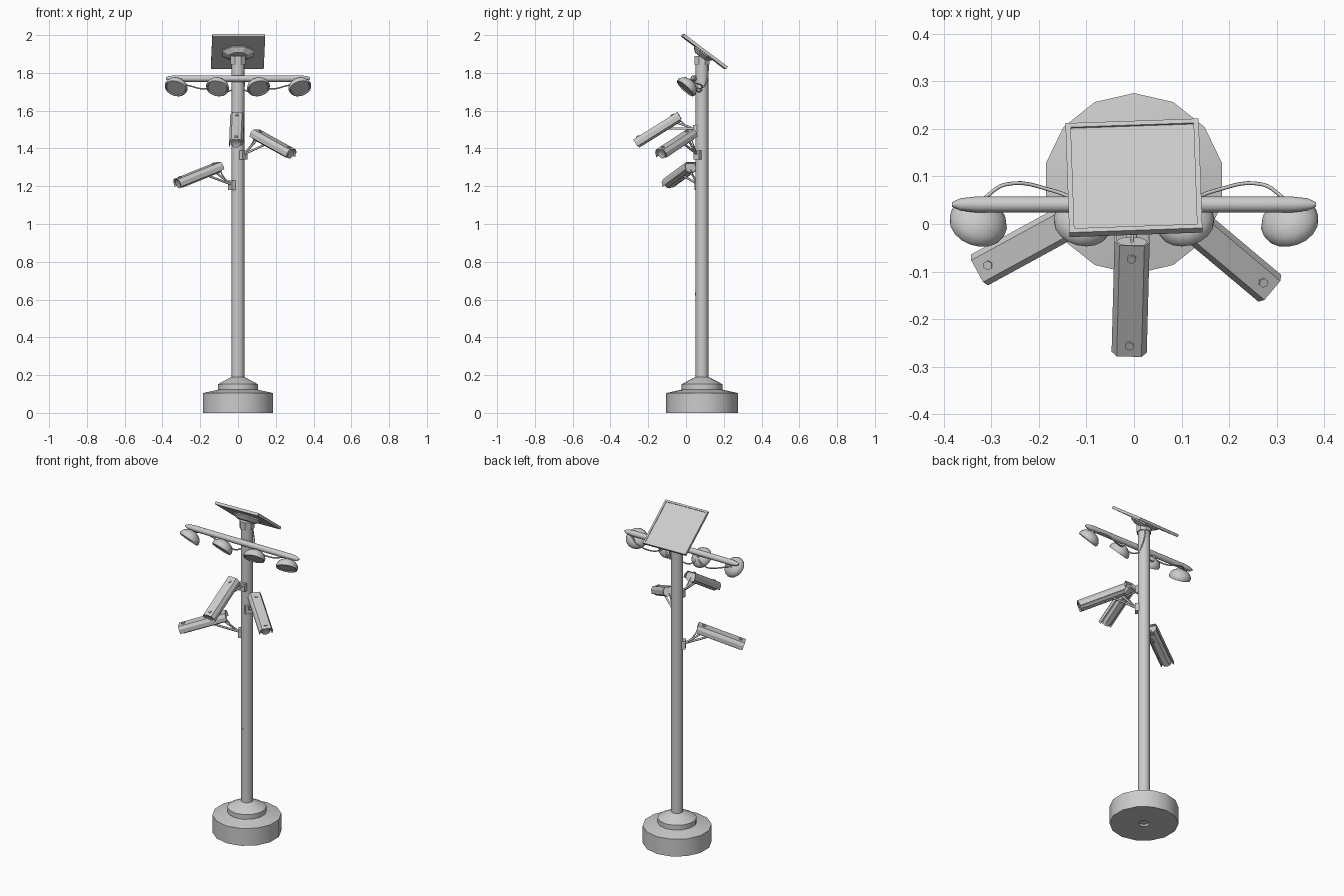
import bpy, bmesh, math
from math import radians as rad, sin, cos, pi
from mathutils import Matrix, Vector

if "Cube" in bpy.data.objects:
    bpy.data.objects.remove(bpy.data.objects["Cube"])

PY = 0.085  # pole axis y


def make(name, verts, faces, mat=Matrix(), smooth=None):
    me = bpy.data.meshes.new(name)
    me.from_pydata([tuple(mat @ Vector(v)) for v in verts], [], faces)
    bm = bmesh.new()
    bm.from_mesh(me)
    bmesh.ops.recalc_face_normals(bm, faces=bm.faces)
    bm.to_mesh(me)
    bm.free()
    ob = bpy.data.objects.new(name, me)
    bpy.context.collection.objects.link(ob)
    if smooth:
        bpy.ops.object.select_all(action='DESELECT')
        ob.select_set(True)
        bpy.context.view_layer.objects.active = ob
        bpy.ops.object.shade_smooth_by_angle(angle=rad(smooth))
    return ob


def lathe(name, prof, n, mat, smooth=30, loop=False):
    """Rings of (radius, z) around local z; ends capped unless looped."""
    verts = [(r * sin(2 * pi * i / n), r * cos(2 * pi * i / n), z)
             for r, z in prof for i in range(n)]
    m = len(prof)
    faces = [(k * n + i, k * n + (i + 1) % n, (k + 1) % m * n + (i + 1) % n, (k + 1) % m * n + i)
             for k in range(m if loop else m - 1) for i in range(n)]
    if not loop:
        faces += [tuple(range(n)), tuple((m - 1) * n + i for i in range(n))]
    return make(name, verts, faces, mat, smooth)


def extrude(name, prof, y0, y1, mat):
    """Closed (x, z) section extruded along local y."""
    n = len(prof)
    verts = [(x, y, z) for y in (y0, y1) for x, z in prof]
    faces = [(i, (i + 1) % n, n + (i + 1) % n, n + i) for i in range(n)]
    faces += [tuple(range(n)), tuple(range(n, 2 * n))]
    return make(name, verts, faces, mat)


def tube(name, pts, r, smooth=True):
    cu = bpy.data.curves.new(name, 'CURVE')
    cu.dimensions = '3D'
    cu.bevel_depth = r
    cu.bevel_resolution = 1
    cu.use_fill_caps = True
    cu.resolution_u = 6
    sp = cu.splines.new('BEZIER')
    sp.bezier_points.add(len(pts) - 1)
    for bp, p in zip(sp.bezier_points, pts):
        bp.co = p
        bp.handle_left_type = bp.handle_right_type = 'AUTO' if smooth else 'VECTOR'
    ob = bpy.data.objects.new(name, cu)
    bpy.context.collection.objects.link(ob)


T = Matrix.Translation


def R(a, axis):
    return Matrix.Rotation(rad(a), 4, axis)


# Stepped base and pole
axis = T((0, PY, 0))
lathe("base", [(0.03, 0), (0.19, 0), (0.19, 0.105), (0.108, 0.123), (0.108, 0.152),
               (0.042, 0.187), (0.03, 0.19)], 14, axis, 30, loop=True)
lathe("pole", [(0.034, 0.012), (0.034, 1.885)], 16, axis)
lathe("pole_bolt", [(0.008, 0), (0.008, 0.005)], 6, T((-0.005, PY - 0.032, 0.63)) @ R(90, 'X'), None)

# Solar panel: rim with recessed face
panel = T((0, 0.097, 1.913)) @ R(2, 'Z') @ R(-37, 'X')


def rect(hx, hy, z):
    return [(-hx, -hy, z), (hx, -hy, z), (hx, hy, z), (-hx, hy, z)]


rings = [rect(0.14, 0.144, -0.008), rect(0.14, 0.144, 0.008),
         rect(0.129, 0.133, 0.008), rect(0.129, 0.133, 0.004)]
faces = [(k * 4 + i, k * 4 + (i + 1) % 4, k * 4 + 4 + (i + 1) % 4, k * 4 + 4 + i)
         for k in range(3) for i in range(4)] + [(0, 1, 2, 3), (12, 13, 14, 15)]
make("solar_panel", sum(rings, []), faces, panel)

# Panel mount: flattened octagonal frustum and neck
flat = Matrix.Diagonal((1, 0.7, 1, 1)) @ R(22.5, 'Z')
lathe("panel_mount", [(0.055, -0.034), (0.09, -0.014), (0.09, -0.006)], 8, panel @ flat, None)
lathe("panel_neck", [(0.042, 1.845), (0.042, 1.89)], 8, axis @ R(22.5, 'Z'), None)

# Light bar with tapered ends
half = [(0.017, 0.33), (0.013, 0.365), (0.005, 0.382)]
bar = [(r, -z) for r, z in reversed(half)] + half
lathe("light_bar", bar, 12, T((0, 0.041, 1.77)) @ R(90, 'Y'), 35)

# Four floodlights
lamp = [(0.001, 0.005), (0.05, 0.005), (0.053, 0), (0.059, 0), (0.062, 0.012), (0.056, 0.028),
        (0.042, 0.043), (0.022, 0.052), (0.001, 0.055)]
for s, side in ((-1, "left"), (1, "right")):
    for x, yaw, pos in ((0.33, 20, "outer"), (0.11, 15, "inner")):
        m = T((s * x, -0.004, 1.717)) @ R(s * yaw, 'Z') @ R(-45, 'X')
        lathe(f"floodlight_{pos}_{side}", lamp, 18, m, 40)
        lathe(f"floodlight_stem_{pos}_{side}", [(0.012, 0), (0.012, 0.03)], 8,
              T((s * x, 0.036, 1.742)))
    # Cable sagging from outer lamp to the pole
    tube(f"lamp_cable_{side}", [(s * 0.32, 0.05, 1.745), (s * 0.27, 0.083, 1.735),
                                (s * 0.17, 0.07, 1.715), (s * 0.11, 0.045, 1.735)], 0.004)
    tube(f"inner_cable_{side}", [(s * 0.11, 0.045, 1.735), (s * 0.07, 0.065, 1.70),
                                 (s * 0.03, 0.085, 1.71)], 0.004)
tube("panel_cable", [(0.03, 0.08, 1.71), (0.032, 0.108, 1.75), (0.02, 0.117, 1.81),
                     (0.015, 0.115, 1.88)], 0.004)

# Cameras: faceted hood, round body, lens, bolts, bracket
L = 0.275
outer = [(-0.037, -0.016), (-0.037, 0.008), (-0.026, 0.026), (0.026, 0.026),
         (0.037, 0.008), (0.037, -0.016)]
hood = outer + [(x * 0.9, z - 0.003 * (z > 0)) for x, z in reversed(outer)]
body = [(-0.03, -0.016), (-0.032, 0.008), (-0.023, 0.022), (0.023, 0.022),
        (0.032, 0.008), (0.03, -0.016), (0.016, -0.027), (-0.016, -0.027)]


def camera(tag, front, yaw, pitch, mount_z):
    m = T(front) @ R(yaw, 'Z') @ R(pitch, 'X')
    extrude(f"camera_hood_{tag}", hood, 0, L, m)
    extrude(f"camera_body_{tag}", body, 0.016, L - 0.012, m)
    lathe(f"camera_lens_{tag}", [(0.018, 0.006), (0.022, 0.004), (0.024, 0.004), (0.024, 0.03)],
          14, m @ T((0, 0, -0.003)) @ R(-90, 'X'))
    for k, y in enumerate((0.028, L - 0.032)):
        lathe(f"hood_bolt_{k + 1}_{tag}", [(0.01, 0.025), (0.01, 0.031)], 6, m @ T((0, y, 0)), None)
    # Wall block on the pole and two struts to the underside
    w = T((0, PY, mount_z)) @ R(yaw, 'Z')
    block = [(-0.02, -0.024), (0.02, -0.024), (0.02, 0.024), (-0.02, 0.024)]
    extrude(f"bracket_block_{tag}", block, -0.048, -0.024, w)
    start = w @ Vector((0, -0.042, 0.005))
    for k, (x, y) in enumerate(((-0.008, L - 0.03), (0.008, L - 0.085))):
        tube(f"bracket_strut_{k + 1}_{tag}", [start, m @ Vector((x, y, -0.024))], 0.006, False)
    tube(f"camera_cable_{tag}", [start, (start + m @ Vector((0, L, -0.03))) / 2 + Vector((0, 0, -0.012)),
                                 m @ Vector((0, L - 0.014, -0.005))], 0.003)


camera("centre", (-0.010, -0.265, 1.425), -1.5, 32, 1.50)
camera("right", (0.283, -0.133, 1.370), 50, 23, 1.365)
camera("left", (-0.322, -0.095, 1.213), -61.4, 19.5, 1.205)
